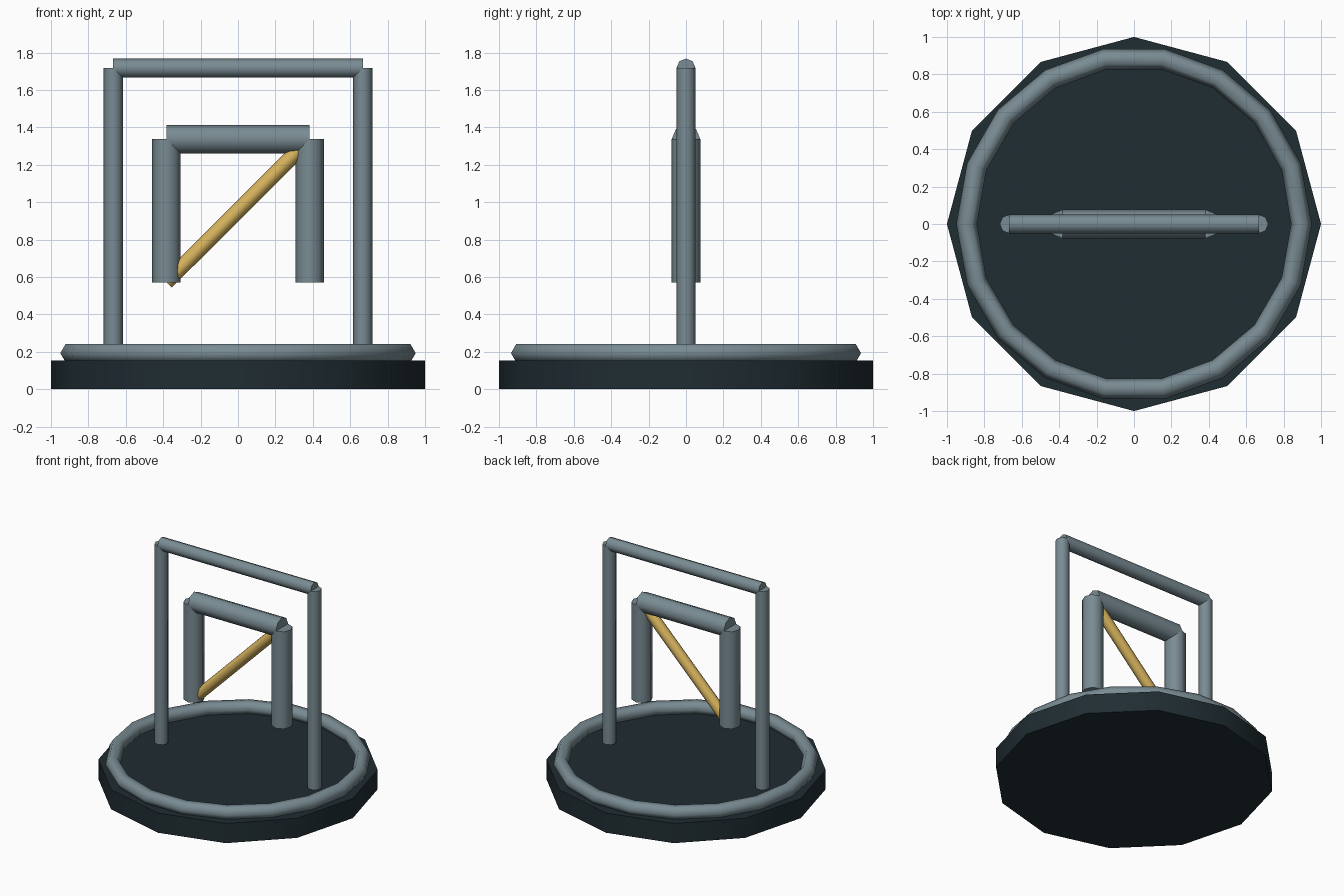
import bpy
from math import atan2, hypot, radians

if "Cube" in bpy.data.objects:
    bpy.data.objects.remove(bpy.data.objects["Cube"])


def material(name, rgb):
    m = bpy.data.materials.new(name)
    m.diffuse_color = (*rgb, 1)
    m.use_nodes = True
    m.node_tree.nodes["Principled BSDF"].inputs["Base Color"].default_value = m.diffuse_color
    return m


DARK = material("dark_slate", (0.014, 0.026, 0.032))
STEEL = material("blue_grey", (0.19, 0.26, 0.29))
GOLD = material("gold", (0.67, 0.45, 0.11))


def finish(name, mat):
    ob = bpy.context.object
    ob.name = name
    ob.data.materials.append(mat)
    bpy.ops.object.shade_smooth_by_angle(angle=radians(62))


def bar(name, p, q, r, mat):
    """Eight-sided bar in the y = 0 plane between (x, z) points p and q."""
    dx, dz = q[0] - p[0], q[1] - p[1]
    bpy.ops.mesh.primitive_cylinder_add(
        vertices=8, radius=r, depth=hypot(dx, dz),
        location=((p[0] + q[0]) / 2, 0, (p[1] + q[1]) / 2),
        rotation=(0, atan2(dx, dz), 0))
    finish(name, mat)


def arch(name, x, z0, z1, r):
    """Two posts joined by a top beam."""
    for side, s in (("left", -1), ("right", 1)):
        bar(f"{name}_{side}_post", (s * x, z0), (s * x, z1), r, STEEL)
    bar(f"{name}_beam", (-x, z1), (x, z1), r, STEEL)


# Twelve-sided base plate
bpy.ops.mesh.primitive_cylinder_add(vertices=12, radius=1, depth=0.155,
                                    location=(0, 0, 0.0775))
finish("base_plate", DARK)

# Rim ring resting on the base
bpy.ops.mesh.primitive_torus_add(major_segments=18, minor_segments=6,
                                 major_radius=0.895, minor_radius=0.055,
                                 location=(0, 0, 0.193))
finish("rim_ring", STEEL)

# Outer frame standing on the base, and the floating inner frame
arch("outer_frame", 0.667, 0.15, 1.717, 0.051)
arch("inner_frame", 0.383, 0.572, 1.337, 0.0765)

# Diagonal brace across the inner frame
bar("diagonal_brace", (-0.383, 0.572), (0.383, 1.337), 0.041, GOLD)
